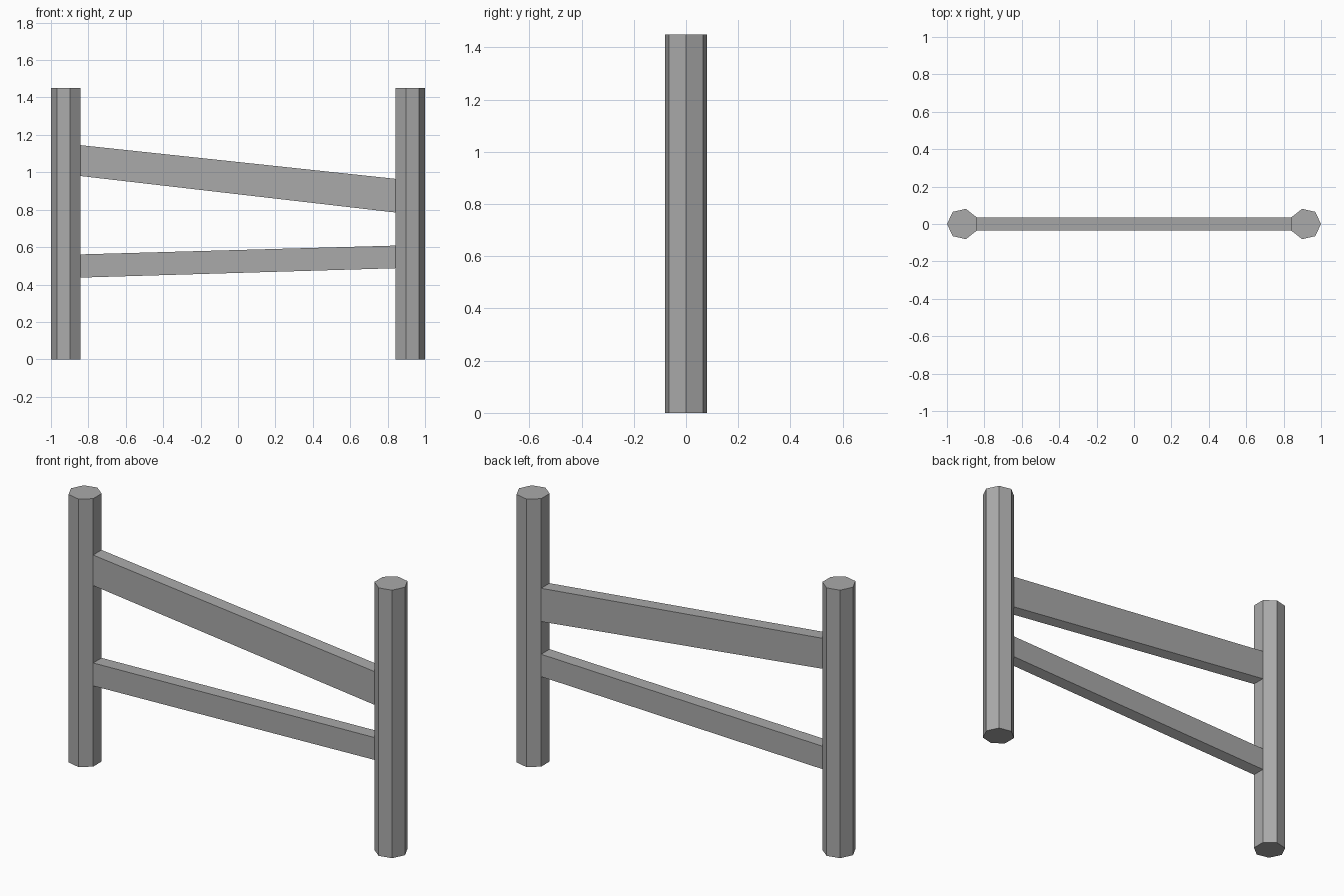
import bpy
import bmesh
from math import cos, sin, pi

cube = bpy.data.objects.get("Cube")
if cube:
    bpy.data.objects.remove(cube, do_unlink=True)

SIDES = 7
HEIGHT = 1.45
RADIUS = 2 * 0.079 / (1 + cos(pi / SIDES))
CENTRE = 1 - RADIUS
INNER = CENTRE - RADIUS * cos(pi / SIDES)   # flat face the rails meet
HALF_DEPTH = RADIUS * sin(pi / SIDES)       # rails are as deep as that face


def make_material(name, value):
    mat = bpy.data.materials.new(name)
    mat.use_nodes = True
    colour = (value, value, value, 1)
    mat.diffuse_color = colour
    mat.node_tree.nodes["Principled BSDF"].inputs["Base Color"].default_value = colour
    return mat


grey = make_material("grey", 0.4)
light_grey = make_material("light_grey", 0.68)


def extrude_profile(name, points, offset):
    """Make a flat-faced prism from a profile swept along an offset."""
    bm = bmesh.new()
    face = bm.faces.new([bm.verts.new(p) for p in points])
    result = bmesh.ops.extrude_face_region(bm, geom=[face], use_keep_orig=True)
    moved = [v for v in result["geom"] if isinstance(v, bmesh.types.BMVert)]
    bmesh.ops.translate(bm, verts=moved, vec=offset)
    bmesh.ops.recalc_face_normals(bm, faces=bm.faces)
    mesh = bpy.data.meshes.new(name)
    bm.to_mesh(mesh)
    bm.free()
    mesh.materials.append(grey)
    obj = bpy.data.objects.new(name, mesh)
    bpy.context.collection.objects.link(obj)
    return obj


# Seven-sided posts, mirrored so a flat face looks inward
for name, side in (("right_post", -1), ("left_post", 1)):
    ring = [(side * (CENTRE + RADIUS * cos(2 * pi * i / SIDES)),
             RADIUS * sin(2 * pi * i / SIDES), 0) for i in range(SIDES)]
    extrude_profile(name, ring, (0, 0, HEIGHT))

# Sloping rails: bottom and top heights at the -x end, then at the +x end
for name, a_low, a_high, b_low, b_high in (
        ("upper_rail", 0.98, 1.145, 0.785, 0.965),
        ("lower_rail", 0.437, 0.561, 0.487, 0.608)):
    outline = [(x, -HALF_DEPTH, z) for x, z in (
        (-INNER, a_low), (INNER, b_low), (INNER, b_high), (-INNER, a_high))]
    rail = extrude_profile(name, outline, (0, 2 * HALF_DEPTH, 0))
    # Paler underside
    rail.data.materials.append(light_grey)
    for face in rail.data.polygons:
        if face.normal.z < -0.5:
            face.material_index = 1
